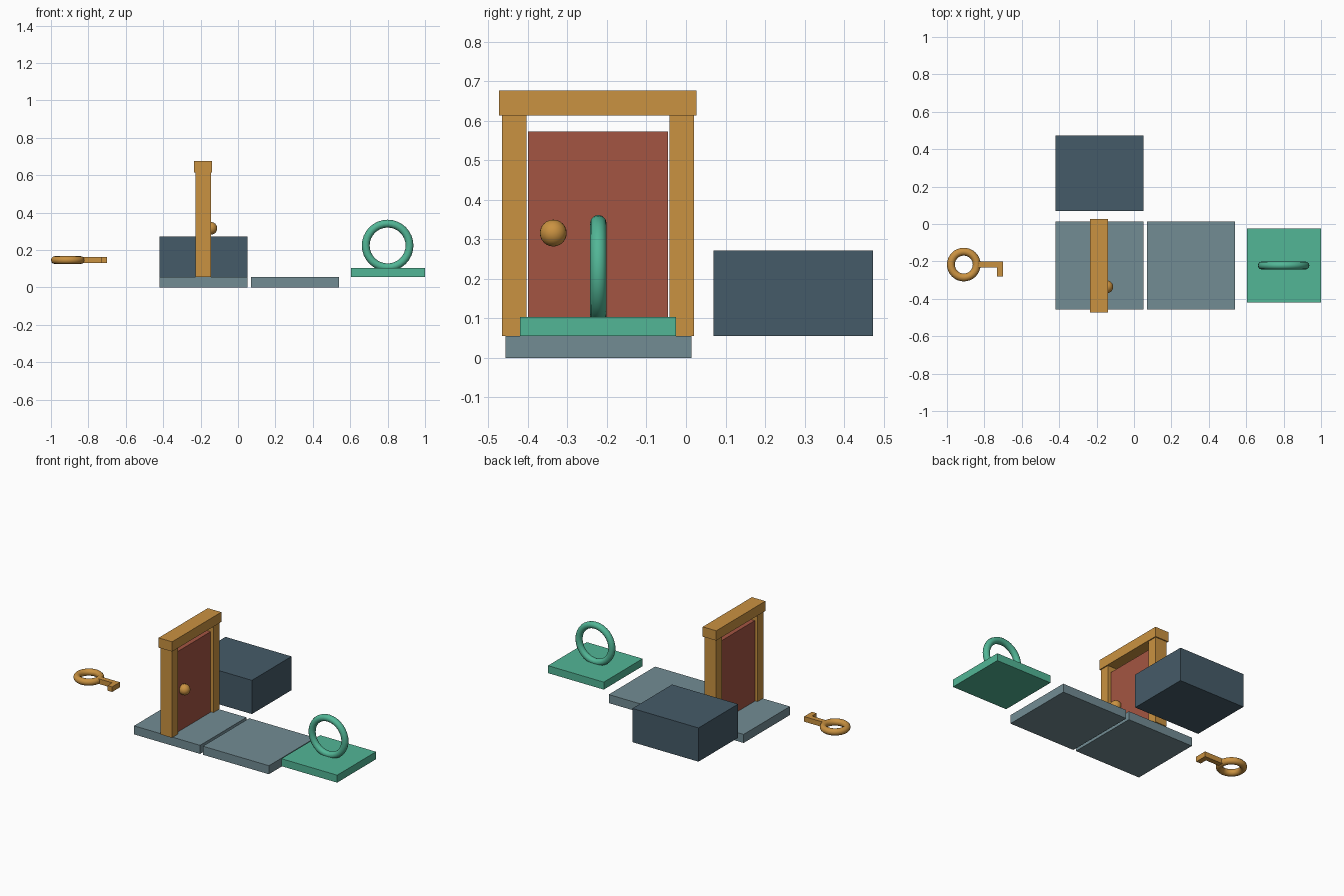
import bpy
from math import radians
from mathutils import Vector

default_cube = bpy.data.objects.get("Cube")
if default_cube:
    bpy.data.objects.remove(default_cube, do_unlink=True)


def to_linear(value):
    value /= 255
    return value / 12.92 if value <= 0.04045 else ((value + 0.055) / 1.055) ** 2.4


def make_material(name, red, green, blue):
    colour = (to_linear(red), to_linear(green), to_linear(blue), 1)
    material = bpy.data.materials.new(name)
    material.use_nodes = True
    material.diffuse_color = colour
    shader = material.node_tree.nodes["Principled BSDF"]
    shader.inputs["Base Color"].default_value = colour
    shader.inputs["Roughness"].default_value = 0.7
    return material


slate = make_material("slate grey", 114, 140, 148)
dark_slate = make_material("dark slate", 69, 91, 104)
gold = make_material("golden wood", 202, 146, 65)
brick = make_material("brick red", 164, 85, 66)
mint = make_material("mint green", 82, 182, 150)


def finish(name, material, smooth=False):
    part = bpy.context.active_object
    part.name = name
    part.data.name = name
    part.data.materials.append(material)
    if smooth:
        bpy.ops.object.shade_smooth_by_angle(angle=radians(40))
    return part


def box(name, material, low, high):
    """Box spanning two opposite corners."""
    low, high = Vector(low), Vector(high)
    bpy.ops.mesh.primitive_cube_add(size=1, location=(low + high) / 2)
    part = finish(name, material)
    part.data.transform(part.matrix_world.Diagonal((*(high - low), 1)))
    return part


def ring(name, material, centre, major, minor, tilt=0):
    bpy.ops.mesh.primitive_torus_add(
        location=centre, rotation=(radians(tilt), 0, 0),
        major_radius=major, minor_radius=minor,
        major_segments=32, minor_segments=12)
    return finish(name, material, smooth=True)


floor_top = 0.055

# Floor slabs, side by side
for name, left in (("door_floor_slab", -0.42), ("open_floor_slab", 0.07)):
    box(name, slate, (left, -0.457, 0), (left + 0.47, 0.014, floor_top))

# Solid wall block behind the door
box("wall_block", dark_slate, (-0.42, 0.07, floor_top), (0.05, 0.473, 0.272))

# Door frame: two posts and a lintel around the recessed door
door_x, door_y = -0.186, -0.223
for name, side in (("front_door_post", -1), ("back_door_post", 1)):
    middle = door_y + side * 0.212
    box(name, gold, (door_x - 0.041, middle - 0.031, floor_top),
        (door_x + 0.041, middle + 0.031, 0.614))
box("door_lintel", gold, (door_x - 0.048, door_y - 0.25, 0.614),
    (door_x + 0.048, door_y + 0.25, 0.677))
box("door_panel", brick, (door_x - 0.024, door_y - 0.177, floor_top),
    (door_x + 0.024, door_y + 0.177, 0.573))

# Door knob
bpy.ops.mesh.primitive_uv_sphere_add(
    segments=24, ring_count=12, radius=0.034, location=(-0.145, -0.336, 0.316))
finish("door_knob", gold, smooth=True)

# Goal plate with an upright ring
box("goal_plate", mint, (0.603, -0.42, floor_top), (1, -0.025, 0.103))
ring("goal_ring", mint, (0.8, -0.222, 0.224), 0.117, 0.021, tilt=90)

# Key: flat ring handle, shaft and one tooth
ring("key_handle", gold, (-0.91, -0.217, 0.146), 0.069, 0.021)
box("key_shaft", gold, (-0.84, -0.233, 0.13), (-0.7, -0.201, 0.163))
box("key_tooth", gold, (-0.733, -0.28, 0.13), (-0.7, -0.232, 0.163))
